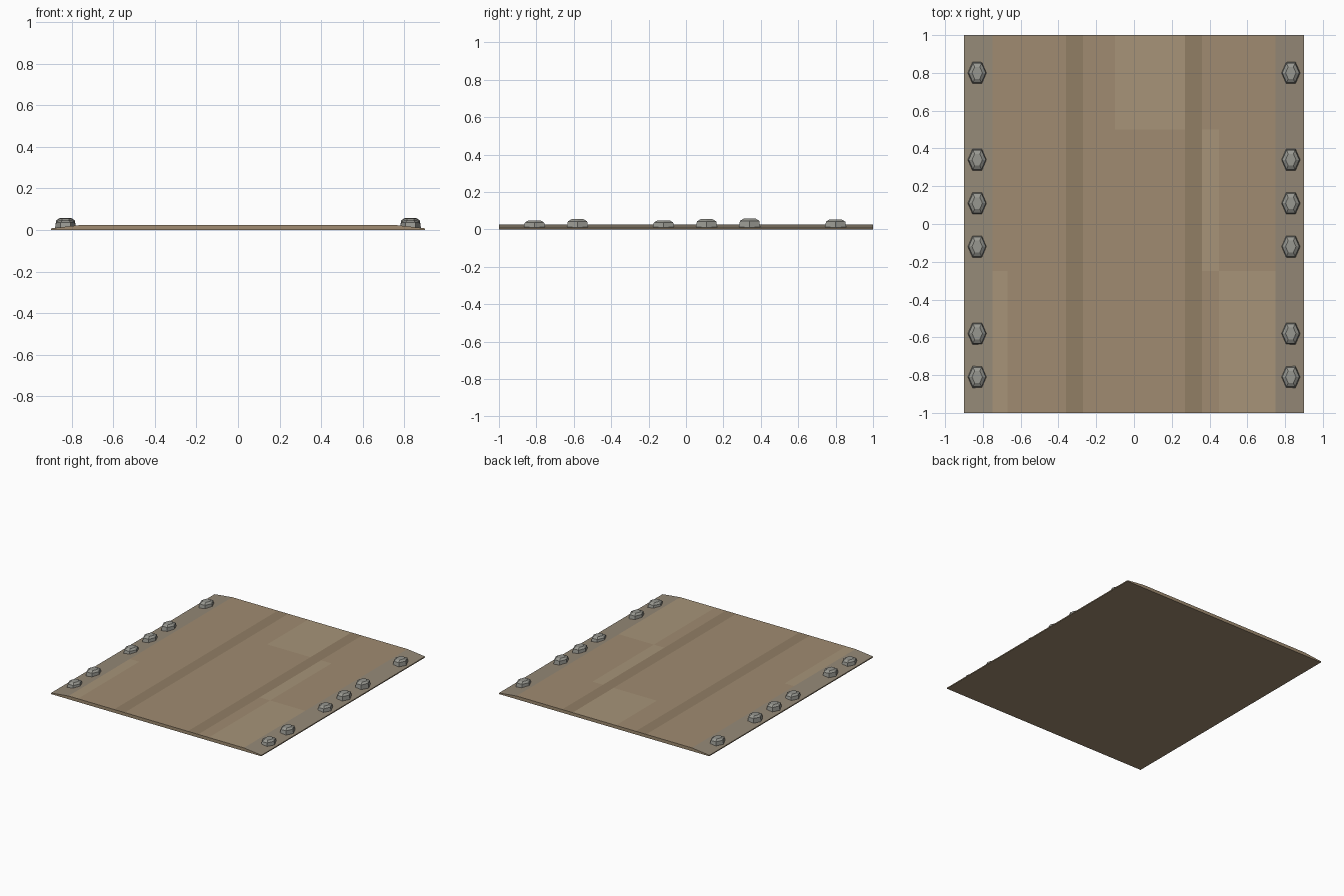
import bpy, bmesh
from math import cos, sin, radians

if "Cube" in bpy.data.objects:
    bpy.data.objects.remove(bpy.data.objects["Cube"])


def material(name, rgb):
    m = bpy.data.materials.new(name)
    m.diffuse_color = (*rgb, 1)
    m.use_nodes = True
    m.node_tree.nodes["Principled BSDF"].inputs["Base Color"].default_value = m.diffuse_color
    return m


def finish(name, bm, mats):
    bmesh.ops.recalc_face_normals(bm, faces=bm.faces[:])
    me = bpy.data.meshes.new(name)
    bm.to_mesh(me)
    bm.free()
    for m in mats:
        me.materials.append(m)
    ob = bpy.data.objects.new(name, me)
    bpy.context.collection.objects.link(ob)
    return ob


plate_mats = [material("tan", (0.35, 0.26, 0.165)),
              material("dark_groove", (0.285, 0.21, 0.13)),
              material("light_patch", (0.385, 0.295, 0.19)),
              material("grey_edge", (0.30, 0.25, 0.185))]
bolt_mat = material("bolt_grey", (0.31, 0.31, 0.28))

# Plate: flat panel with sloping side strips, top split so patches can be coloured
xs = [-0.9, -0.75, -0.67, -0.36, -0.27, -0.1, 0.27, 0.36, 0.45, 0.75, 0.9]
ys = [-1, -0.25, 0.5, 1]
patches = [(-0.1, 0.27, 0.5, 1), (0.36, 0.45, -0.25, 0.5),
           (0.45, 0.75, -1, -0.25), (-0.75, -0.67, -1, -0.25)]


def tint(x, y):
    if abs(x) > 0.75:
        return 3
    if 0.27 < abs(x) < 0.36:
        return 1
    return 2 if any(a < x < b and c < y < d for a, b, c, d in patches) else 0


bm = bmesh.new()
top = [[bm.verts.new((x, y, 0.008 if abs(x) > 0.8 else 0.025)) for y in ys] for x in xs]
low = [[bm.verts.new((x, y, 0)) for y in ys] for x in xs]
nx, ny = len(xs) - 1, len(ys) - 1
for i in range(nx):
    for j in range(ny):
        for g in (top, low):
            f = bm.faces.new((g[i][j], g[i + 1][j], g[i + 1][j + 1], g[i][j + 1]))
            if g is top:
                f.material_index = tint((xs[i] + xs[i + 1]) / 2, (ys[j] + ys[j + 1]) / 2)
    for j in (0, ny):
        bm.faces.new((low[i][j], low[i + 1][j], top[i + 1][j], top[i][j]))
for j in range(ny):
    for i in (0, nx):
        bm.faces.new((low[i][j], low[i][j + 1], top[i][j + 1], top[i][j]))
finish("plate", bm, plate_mats)


# Bolts: stretched hexagonal heads with a chamfered crown
def bolt(name, x, y, h):
    bm = bmesh.new()
    rings = []
    for s, z in ((1, 0.001), (1, 0.014), (0.9, h - 0.012), (0.55, h)):
        rings.append([bm.verts.new((x + 0.05 * s * cos(radians(60 * k)),
                                    y + 0.066 * s * sin(radians(60 * k)), z))
                      for k in range(6)])
    for a, b in zip(rings, rings[1:]):
        for k in range(6):
            n = (k + 1) % 6
            bm.faces.new((a[k], a[n], b[n], b[k]))
    bm.faces.new(rings[0])
    bm.faces.new(rings[-1])
    finish(name, bm, [bolt_mat])


row = [(-0.81, 0.049), (-0.58, 0.055), (-0.12, 0.049),
       (0.11, 0.055), (0.34, 0.058), (0.80, 0.054)]
for side, label in ((-1, "left"), (1, "right")):
    for n, (y, h) in enumerate(row):
        bolt(f"bolt_{label}_{n + 1}", side * 0.83, y, h)
